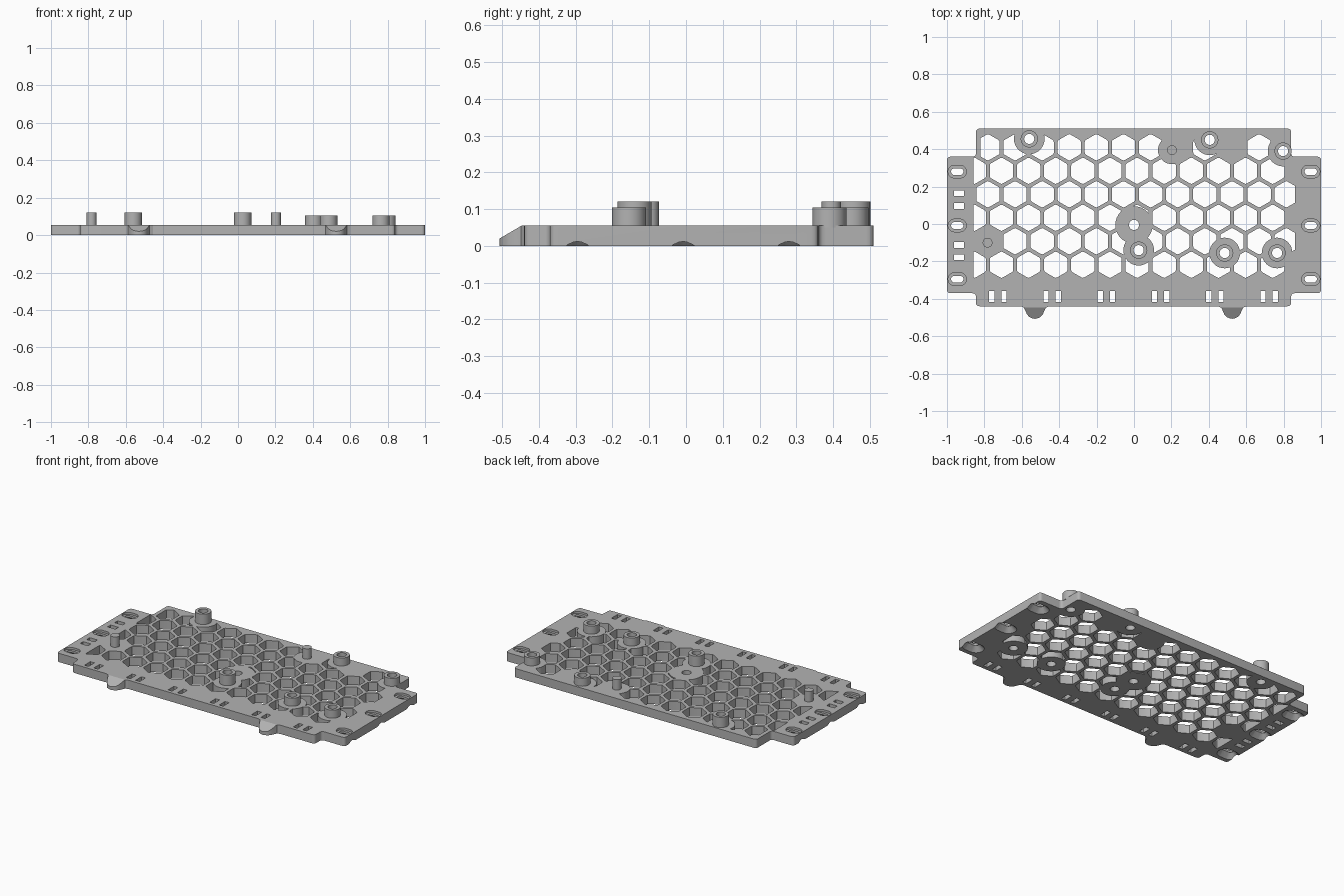
import bpy, bmesh, math
from mathutils import Vector

if "Cube" in bpy.data.objects:
    bpy.data.objects.remove(bpy.data.objects["Cube"], do_unlink=True)

GREY = bpy.data.materials.new("plain grey")
GREY.use_nodes = True
GREY.diffuse_color = (0.45, 0.45, 0.45, 1)
GREY.node_tree.nodes["Principled BSDF"].inputs["Base Color"].default_value = (0.45, 0.45, 0.45, 1)
T = 0.055  # plate thickness


def add(bm, part):
    """Merge a finished closed part into bm."""
    bmesh.ops.recalc_face_normals(part, faces=part.faces[:])
    mesh = bpy.data.meshes.new("part")
    part.to_mesh(mesh)
    part.free()
    bm.from_mesh(mesh)
    bpy.data.meshes.remove(mesh)


def loft(bm, low, high, z0, z1):
    """Closed solid between two outlines with equal point counts."""
    part = bmesh.new()
    a = [part.verts.new((x, y, z0)) for x, y in low]
    b = [part.verts.new((x, y, z1)) for x, y in high]
    part.faces.new(a)
    part.faces.new(b)
    for i in range(len(a)):
        j = (i + 1) % len(a)
        part.faces.new((a[i], a[j], b[j], b[i]))
    add(bm, part)


def prism(bm, pts, z0, z1):
    loft(bm, pts, pts, z0, z1)


def rounded(pts, r, n):
    """Replace each outline corner with a short curve."""
    out = []
    for i, p in enumerate(pts):
        p = Vector(p)
        a = p + (Vector(pts[i - 1]) - p).normalized() * r
        b = p + (Vector(pts[(i + 1) % len(pts)]) - p).normalized() * r
        for k in range(n + 1):
            t = k / n
            q = a * (1 - t) ** 2 + p * (2 * t * (1 - t)) + b * t ** 2
            out.append((q.x, q.y))
    return out


def ring(x, y, r, n=32, turn=0.0):
    return [(x + r * math.cos(turn + math.tau * i / n), y + r * math.sin(turn + math.tau * i / n))
            for i in range(n)]


def box(x, y, hx, hy):
    return [(x - hx, y - hy), (x + hx, y - hy), (x + hx, y + hy), (x - hx, y + hy)]


def slot(x, y, half, r, n=10):
    """Outline of a slot with round ends, lying along x."""
    arc = [-math.pi / 2 + math.pi * i / n for i in range(n + 1)]
    right = [(x + half + r * math.cos(a), y + r * math.sin(a)) for a in arc]
    left = [(x - half - r * math.cos(a), y - r * math.sin(a)) for a in arc]
    return right + left


def make(name, bm):
    mesh = bpy.data.meshes.new(name)
    bm.to_mesh(mesh)
    bm.free()
    ob = bpy.data.objects.new(name, mesh)
    bpy.context.collection.objects.link(ob)
    mesh.materials.append(GREY)
    return ob


def cut(ob, cutter):
    """Subtract the cutter with the fast solver."""
    mod = ob.modifiers.new("cut", 'BOOLEAN')
    mod.object, mod.operation, mod.solver = cutter, 'DIFFERENCE', 'MANIFOLD'
    bpy.context.view_layer.objects.active = ob
    bpy.ops.object.modifier_apply(modifier=mod.name)


def cut_with(targets, bm):
    cutter = make("cutter", bm)
    for ob in targets:
        cut(ob, cutter)
    bpy.data.objects.remove(cutter, do_unlink=True)


# Base plate with notched corners
bm = bmesh.new()
outline = [(-0.845, -0.44), (0.84, -0.44), (0.84, -0.37), (1, -0.37), (1, 0.36), (0.84, 0.36),
           (0.84, 0.51), (-0.845, 0.51), (-0.845, 0.36), (-1, 0.36), (-1, -0.37), (-0.845, -0.37)]
prism(bm, rounded(outline, 0.02, 4), 0, T)
plate = make("base_plate", bm)

# x, y, top of hollow bosses; x, y of solid pins
BOSSES = [(-0.56, 0.455, 0.12), (0.025, -0.14, 0.12), (0.405, 0.45, 0.105),
          (0.797, 0.39, 0.105), (0.485, -0.155, 0.105), (0.765, -0.155, 0.105)]
PINS = [(0.203, 0.395), (-0.783, -0.1)]

# Honeycomb openings: staggered rows, some cells left solid
PITCH = 0.145
SOLID = {(0, 7), (0, 9), (0, 11), (4, 0)}
bm = bmesh.new()
for row in range(6):
    for col in range(12):
        if (row, col) not in SOLID:
            x = -0.781 + PITCH * col - (row % 2) * PITCH / 2
            y = 0.41 - row * PITCH * math.sqrt(0.75)
            prism(bm, rounded(ring(x, y, 0.072, 6, math.pi / 6), 0.008, 2), -0.02, T + 0.02)
cells = make("cell_cutter", bm)

# Solid pads kept around the bosses, pins, centre hole and the side margins
pads = [ring(x, y, 0.082) for x, y, _ in BOSSES] + [ring(x, y, 0.075) for x, y in PINS]
pads += [ring(0, -0.005, 0.1), box(-0.957, 0, 0.1, 0.6), box(0.962, 0, 0.1, 0.6),
         box(-0.92, 0.46, 0.1, 0.1)]
for pad in pads:
    bm = bmesh.new()
    prism(bm, pad, -0.1, 0.2)
    cut_with([cells], bm)
cut(plate, cells)
bpy.data.objects.remove(cells, do_unlink=True)

# Rectangular tie slots along the front and the right side
bm = bmesh.new()
for i in range(6):
    for dx in (0, 0.065):
        prism(bm, box(-0.76 + 0.29 * i + dx, -0.388, 0.014, 0.029), -0.1, 0.2)
for y in (0.165, 0.096, -0.112, -0.177):
    prism(bm, box(-0.935, y, 0.027, 0.015), -0.1, 0.2)
cut_with([plate], bm)

# Mounting slots: through slot, upper recess and lower countersink
through, upper, lower = bmesh.new(), bmesh.new(), bmesh.new()
for side in (-1, 1):
    for y in (0.28, -0.008, -0.295):
        x = side * 0.945
        prism(through, slot(x, y, 0.015, 0.018), -0.1, 0.2)
        prism(upper, slot(x, y, 0.015, 0.034), 0.042, 0.2)
        loft(lower, slot(x, y, 0.019, 0.058), slot(x, y, 0.019, 0.018), -0.01, 0.03)
for cutter in (through, upper, lower):
    cut_with([plate], cutter)

# Bosses and pins, with bores running through the plate
bm = bmesh.new()
for x, y, top in BOSSES:
    prism(bm, ring(x, y, 0.046), 0.05, top)
bosses = make("hollow_bosses", bm)
bm = bmesh.new()
for x, y in PINS:
    prism(bm, ring(x, y, 0.026), 0.05, 0.12)
pins = make("locating_pins", bm)
bm = bmesh.new()
for x, y in [b[:2] for b in BOSSES] + [(0, -0.005)]:
    prism(bm, ring(x, y, 0.027), -0.1, 0.3)
cut_with([plate, bosses], bm)

# Sloped round tabs on the front edge
half = [(0.075, -0.43), (0.075, -0.44), (0.058, -0.448), (0.05, -0.465), (0.043, -0.482),
        (0.03, -0.497), (0.015, -0.504)]
tab_outline = half + [(0, -0.507)] + [(-x, y) for x, y in reversed(half)]
tabs = []
for name, cx in (("right_tab", -0.53), ("left_tab", 0.525)):
    bm = bmesh.new()
    prism(bm, [(cx + x, y) for x, y in tab_outline], 0, T)
    bmesh.ops.bisect_plane(bm, geom=bm.verts[:] + bm.edges[:] + bm.faces[:], clear_outer=True,
                           plane_co=(0, -0.447, T), plane_no=Vector((0, -0.035, 0.06)).normalized())
    bmesh.ops.holes_fill(bm, edges=[e for e in bm.edges if e.is_boundary])
    bmesh.ops.recalc_face_normals(bm, faces=bm.faces[:])
    tabs.append(make(name, bm))

# Smooth the round walls, keep the edges sharp
bpy.ops.object.select_all(action='DESELECT')
for ob in [plate, bosses, pins] + tabs:
    ob.select_set(True)
bpy.context.view_layer.objects.active = plate
bpy.ops.object.shade_smooth_by_angle(angle=math.radians(30))
